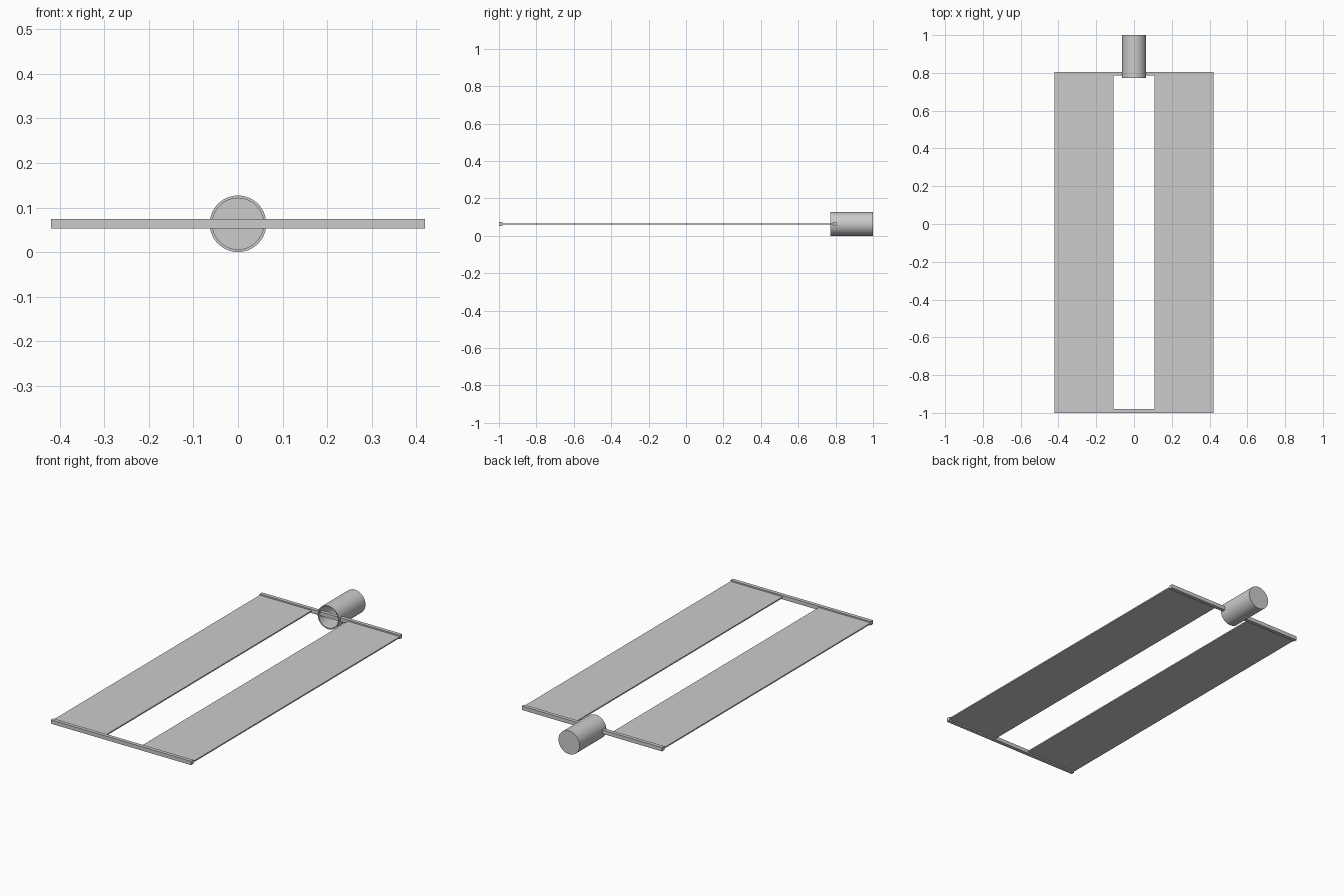
import bpy, bmesh, math
from mathutils import Matrix

if "Cube" in bpy.data.objects:
    bpy.data.objects.remove(bpy.data.objects["Cube"])

ZC = 0.0635  # shared centre height


def box(name, x0, x1, y0, y1, thick):
    bm = bmesh.new()
    bmesh.ops.create_cube(bm, size=1)
    bmesh.ops.scale(bm, vec=(x1 - x0, y1 - y0, thick), verts=bm.verts)
    bmesh.ops.translate(bm, vec=((x0 + x1) / 2, (y0 + y1) / 2, ZC), verts=bm.verts)
    return finish(name, bm)


def finish(name, bm):
    bmesh.ops.recalc_face_normals(bm, faces=bm.faces)
    me = bpy.data.meshes.new(name)
    bm.to_mesh(me)
    bm.free()
    ob = bpy.data.objects.new(name, me)
    bpy.context.collection.objects.link(ob)
    return ob


# Cross bars at both ends
box("front_bar", -0.42, 0.42, -1.0, -0.98, 0.021)
box("rear_bar", -0.42, 0.42, 0.785, 0.805, 0.021)

# Thin blanket panels stretched between the bars
for name, s in (("left_panel", -1), ("right_panel", 1)):
    xs = sorted((s * 0.108, s * 0.42))
    box(name, *xs, -0.99, 0.795, 0.007)

# Canister: lathed cup around the y axis, open at the front, closed at the back
profile = [(0, 1.0), (0.0635, 1.0), (0.0635, 0.772), (0.0575, 0.772), (0.0575, 0.985), (0, 0.985)]
bm = bmesh.new()
verts = [bm.verts.new((r, y, ZC)) for r, y in profile]
edges = [bm.edges.new(p) for p in zip(verts, verts[1:])]
bmesh.ops.spin(bm, geom=verts + edges, cent=(0, 0, ZC), axis=(0, 1, 0),
               angle=math.tau, steps=48)
bmesh.ops.remove_doubles(bm, verts=bm.verts, dist=1e-5)
can = finish("canister", bm)
bpy.context.view_layer.objects.active = can
can.select_set(True)
bpy.ops.object.shade_smooth_by_angle(angle=math.radians(30))
